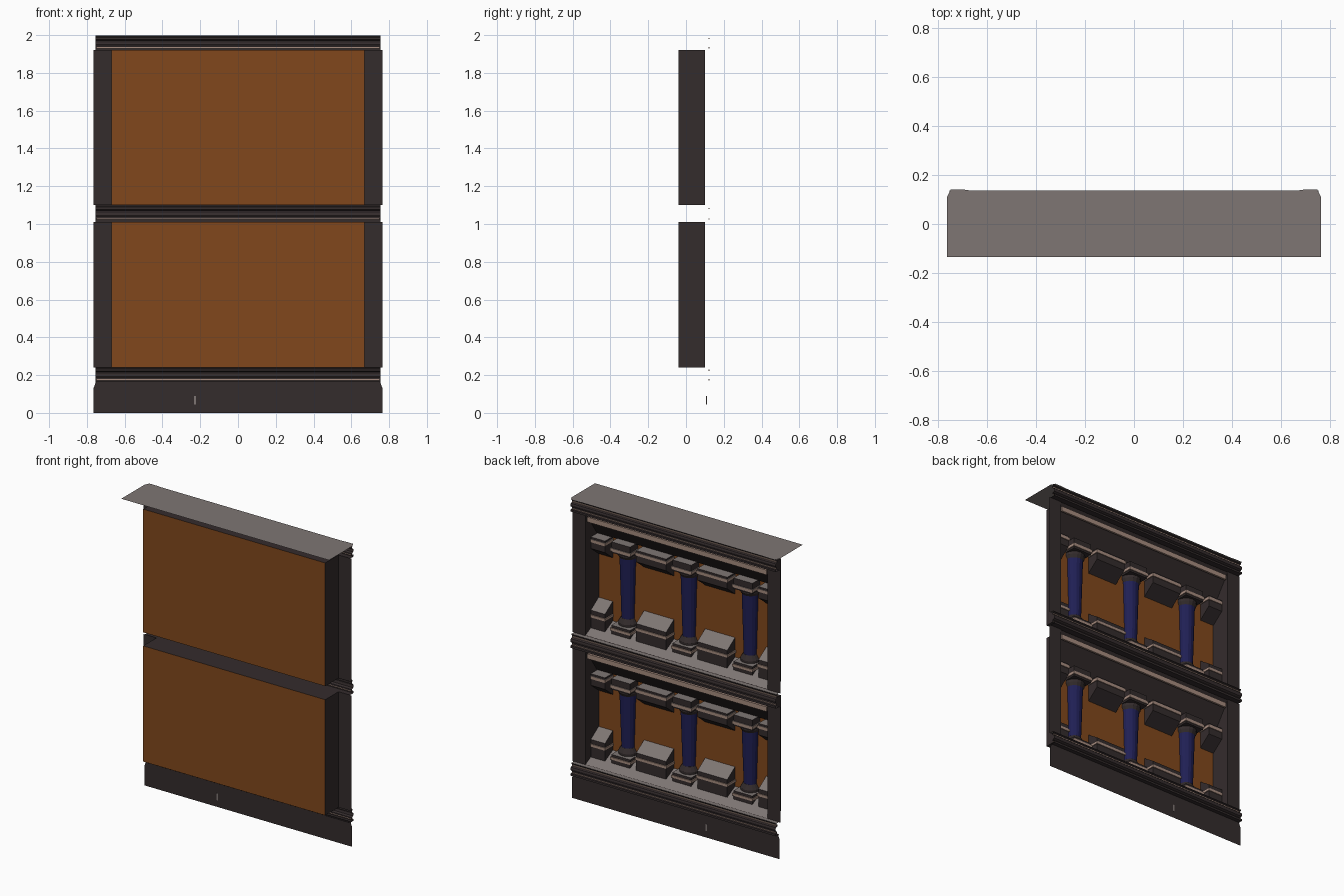
import bpy, bmesh, math

if "Cube" in bpy.data.objects:
    bpy.data.objects.remove(bpy.data.objects["Cube"])

def mat(name, rgb):
    m = bpy.data.materials.new(name)
    m.diffuse_color = (*rgb, 1)
    m.use_nodes = True
    m.node_tree.nodes["Principled BSDF"].inputs["Base Color"].default_value = m.diffuse_color
    return m

DARK = mat("dark_wood", (0.034, 0.025, 0.0255))
GREY = mat("warm_grey", (0.21, 0.18, 0.172))
ORANGE = mat("orange_brown", (0.222, 0.064, 0.012))
BLUE = mat("deep_blue", (0.014, 0.014, 0.09))
PINK = mat("pale_pink_trim", (0.38, 0.26, 0.21))


def mesh(name, verts, faces, mats, rule=None):
    """Make an object; rule(polygon) gives the material index."""
    me = bpy.data.meshes.new(name)
    me.from_pydata(verts, [], faces)
    bm = bmesh.new()
    bm.from_mesh(me)
    bmesh.ops.recalc_face_normals(bm, faces=bm.faces)
    bm.to_mesh(me)
    bm.free()
    for m in mats:
        me.materials.append(m)
    if rule:
        for p in me.polygons:
            p.material_index = rule(p)
    ob = bpy.data.objects.new(name, me)
    bpy.context.collection.objects.link(ob)
    return ob


def extrude_x(name, prof, x0, x1, mats, closed=False, rule=None):
    """Sweep a (y, z) profile along x; open profiles make sheets."""
    n = len(prof)
    verts = [(x, y, z) for x in (x0, x1) for y, z in prof]
    faces = [(i, (i + 1) % n, (i + 1) % n + n, i + n) for i in range(n if closed else n - 1)]
    if closed:
        faces += [tuple(range(n))[::-1], tuple(range(n, 2 * n))]
    return mesh(name, verts, faces, mats, rule)


def top_is_second(p):
    return 1 if p.normal.z > 0.5 else 0


def box(name, x0, x1, y0, y1, z0, z1, *mats):
    """Box; a second material goes on the top face."""
    return extrude_x(name, [(y0, z0), (y0, z1), (y1, z1), (y1, z0)], x0, x1, mats, True,
                     top_is_second if len(mats) > 1 else None)


def half_lathe(name, x, y, prof, m, n=8):
    """Turn a (radius, z) profile half round, facing +y."""
    w = n + 1
    verts = [(x + r * math.cos(math.pi * k / n), y + r * math.sin(math.pi * k / n), z)
             for r, z in prof for k in range(w)]
    faces = [(i * w + k, i * w + k + 1, (i + 1) * w + k + 1, (i + 1) * w + k)
             for i in range(len(prof) - 1) for k in range(n)]
    return mesh(name, verts, faces, [m])


BACK, FRONT = -0.04, 0.10
IN = 0.67          # half width of the niche
WALL = -0.037      # back of the parts set against the panel


def niche(tag, z0, z1):
    # shell: coloured panel, side walls, lid and underside
    mesh(tag + "_panel", [(-IN, BACK, z0), (IN, BACK, z0), (IN, BACK, z1), (-IN, BACK, z1)],
         [(0, 1, 2, 3)], [ORANGE])
    extrude_x(tag + "_lid", [(BACK, z1), (FRONT, z1)], -IN, IN, [DARK])
    extrude_x(tag + "_underside", [(BACK, z0), (FRONT, z0)], -IN, IN, [DARK])
    for s, side in ((1, "left"), (-1, "right")):
        mesh(f"{tag}_{side}_wall",
             [(s * IN, BACK, z0), (s * IN, FRONT, z0), (s * IN, FRONT, z1), (s * IN, BACK, z1)],
             [(0, 1, 2, 3)], [DARK])
        a, b = sorted((s * IN, s * 0.765))
        extrude_x(f"{tag}_{side}_stile", [(FRONT, z0), (FRONT, z1)], a, b, [DARK])

    # sloping floor and soffit
    extrude_x(tag + "_floor", [(FRONT, z0 + 0.004), (WALL, z0 + 0.075)], -IN, IN, [GREY])
    extrude_x(tag + "_soffit", [(FRONT, z1 - 0.005), (-0.02, z1 - 0.18), (WALL, z1 - 0.18)],
              -IN, IN, [DARK])
    box(tag + "_lintel_strip", -0.66, 0.66, 0.085, 0.098, z1 - 0.06, z1 - 0.028, PINK)

    # wedge blocks on the floor and hanging from the soffit, halved at the walls
    spans = [(-0.335, -0.115), (0.115, 0.335), (-0.669, -0.565), (0.565, 0.669)]
    for i, (a, b) in enumerate(spans):
        f = z0 + 0.025
        c, d = max(a - 0.006, -0.669), min(b + 0.006, 0.669)
        extrude_x(f"{tag}_floor_block_{i}",
                  [(WALL, f), (WALL, z0 + 0.205), (0.045, z0 + 0.15), (0.045, f)], a, b,
                  [DARK, GREY], True, top_is_second)
        box(f"{tag}_floor_block_trim_{i}", c, d, WALL, 0.051, z0 + 0.105, z0 + 0.122, PINK)
        extrude_x(f"{tag}_hanging_block_{i}",
                  [(WALL, z1 - 0.325), (WALL, z1 - 0.183), (0.045, z1 - 0.183), (0.045, z1 - 0.26)],
                  a, b, [DARK, GREY], True, top_is_second)
        box(f"{tag}_hanging_block_trim_{i}", c, d, WALL, 0.051, z1 - 0.215, z1 - 0.195, PINK, GREY)

    # half columns against the panel, wider at the top, on square plinths
    for i, x in enumerate((-0.45, 0, 0.45)):
        t = z1 - 0.285
        box(f"{tag}_plinth_{i}", x - 0.069, x + 0.069, WALL, 0.044, z0 + 0.015, z0 + 0.09, DARK, GREY)
        box(f"{tag}_plinth_trim_{i}", x - 0.075, x + 0.075, WALL, 0.05, z0 + 0.058, z0 + 0.074, PINK)
        half_lathe(f"{tag}_column_base_{i}", x, BACK + 0.002,
                   [(0.062, z0 + 0.088), (0.062, z0 + 0.105), (0.044, z0 + 0.135), (0.0, z0 + 0.135)], DARK)
        half_lathe(f"{tag}_column_shaft_{i}", x, BACK + 0.002, [(0.043, z0 + 0.125), (0.055, t)], BLUE)
        half_lathe(f"{tag}_column_cushion_{i}", x, BACK + 0.002,
                   [(0.0, t), (0.055, t), (0.066, t + 0.02), (0.066, t + 0.04)], DARK)
        box(f"{tag}_abacus_{i}", x - 0.069, x + 0.069, WALL, 0.044, t + 0.038, z1 - 0.175, DARK, GREY)
        box(f"{tag}_abacus_trim_{i}", x - 0.075, x + 0.075, WALL, 0.05, t + 0.05, t + 0.07, PINK, GREY)


niche("lower_niche", 0.24, 1.01)
niche("upper_niche", 1.10, 1.92)

# moulded rails: thin stepped sheets returning to the frame
STEPS = [(0.10, 0.0), (0.135, 0.0), (0.135, 0.16), (0.12, 0.2), (0.12, 0.32), (0.133, 0.4),
         (0.136, 0.55), (0.133, 0.68), (0.118, 0.74), (0.118, 0.88), (0.128, 0.94),
         (0.128, 1.0), (0.10, 1.0)]
for name, a, b in (("base_rail", 0.16, 0.242), ("middle_rail", 1.01, 1.10), ("top_rail", 1.918, 1.997)):
    def shelf_is_grey(p, top=b):
        return 1 if p.center.z > top - 0.001 else 0
    extrude_x(name, [(y, a + (b - a) * t) for y, t in STEPS], -0.755, 0.755,
              [DARK, GREY], False, shelf_is_grey)
    # pale beads set in the rail grooves
    for k, t in enumerate((0.19, 0.8)):
        z = a + (b - a) * t
        box(f"{name}_bead_{k}", -0.75, 0.75, 0.119, 0.125, z - 0.003, z + 0.003, PINK)

# plinth board with clipped upper corners, and its small keyhole plate
half = [(0.765, 0), (0.765, 0.13), (0.752, 0.165)]
outline = half + [(-x, z) for x, z in reversed(half)]
mesh("plinth_board", [(x, 0.108, z) for x, z in outline], [tuple(range(6))], [DARK])
box("keyhole_plate", -0.232, -0.222, 0.106, 0.11, 0.045, 0.09, GREY)

# top board with clipped rear corners
half = [(0.765, -0.135), (0.765, 0.11), (0.75, 0.14), (0.69, 0.14), (0.67, 0.137)]
outline = half + [(-x, y) for x, y in reversed(half)]
mesh("top_board", [(x, y, 2.0) for x, y in outline], [tuple(range(10))], [GREY])
